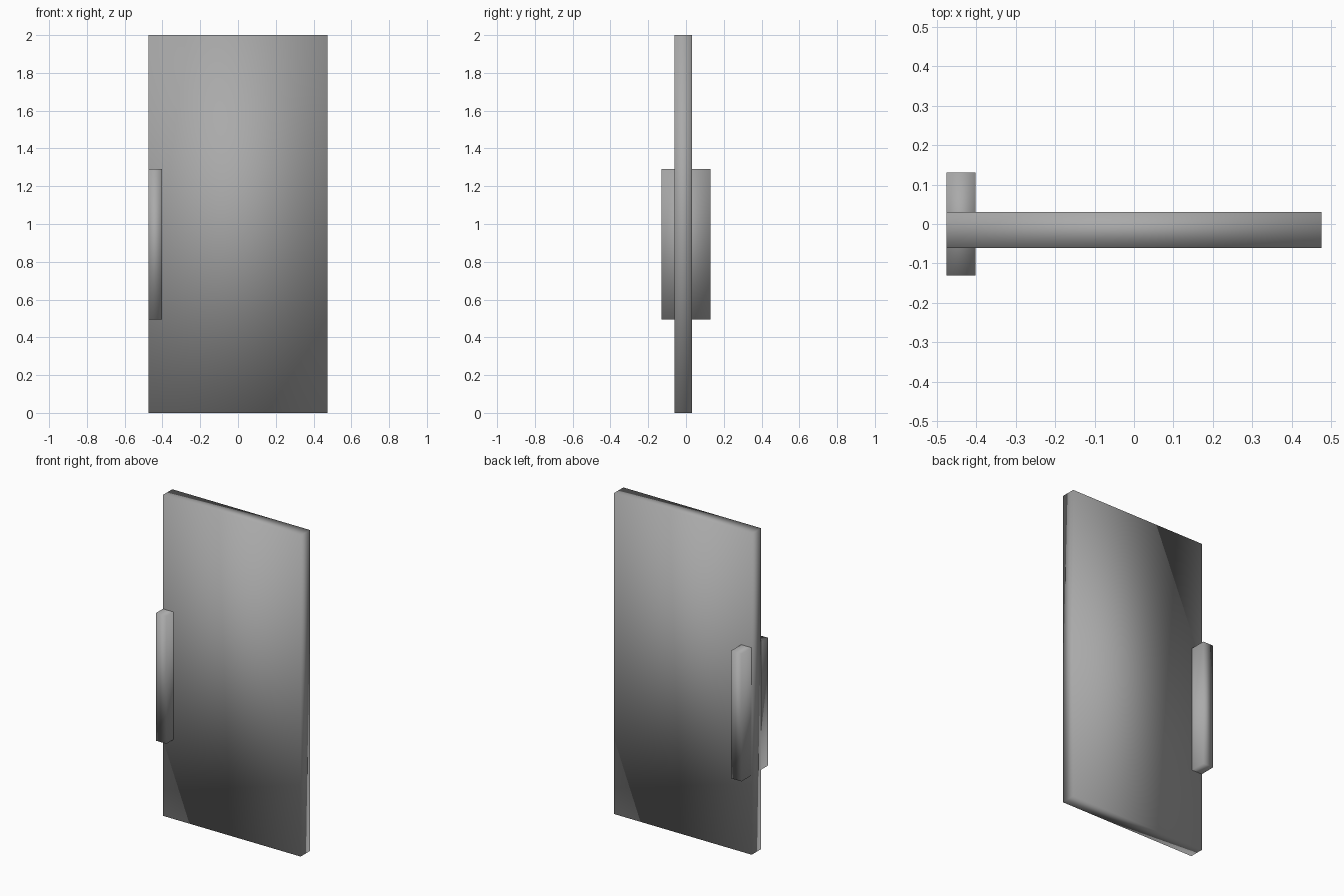
import bpy
from mathutils import Vector

cube = bpy.data.objects.get("Cube")
if cube:
    bpy.data.objects.remove(cube, do_unlink=True)

# One grey for the whole door
grey = bpy.data.materials.new("door_grey")
grey.use_nodes = True
colour = (0.4, 0.4, 0.4, 1)
grey.diffuse_color = colour
grey.node_tree.nodes["Principled BSDF"].inputs["Base Color"].default_value = colour


def smooth_box(name, low, high):
    """Box between two corners, shaded smooth across its shared edges."""
    low, high = Vector(low), Vector(high)
    bpy.ops.mesh.primitive_cube_add(size=1)
    box = bpy.context.object
    box.name = box.data.name = name
    for vert in box.data.vertices:
        vert.co = (low + high) / 2 + vert.co * (high - low)
    box.data.materials.append(grey)
    bpy.ops.object.shade_smooth()
    return box


# Door slab
smooth_box("door_panel", (-0.475, -0.061, 0), (0.475, 0.031, 2))

# Upright pull bar passing through the slab, flush with its right edge
smooth_box("door_handle", (-0.475, -0.131, 0.495), (-0.402, 0.131, 1.29))
